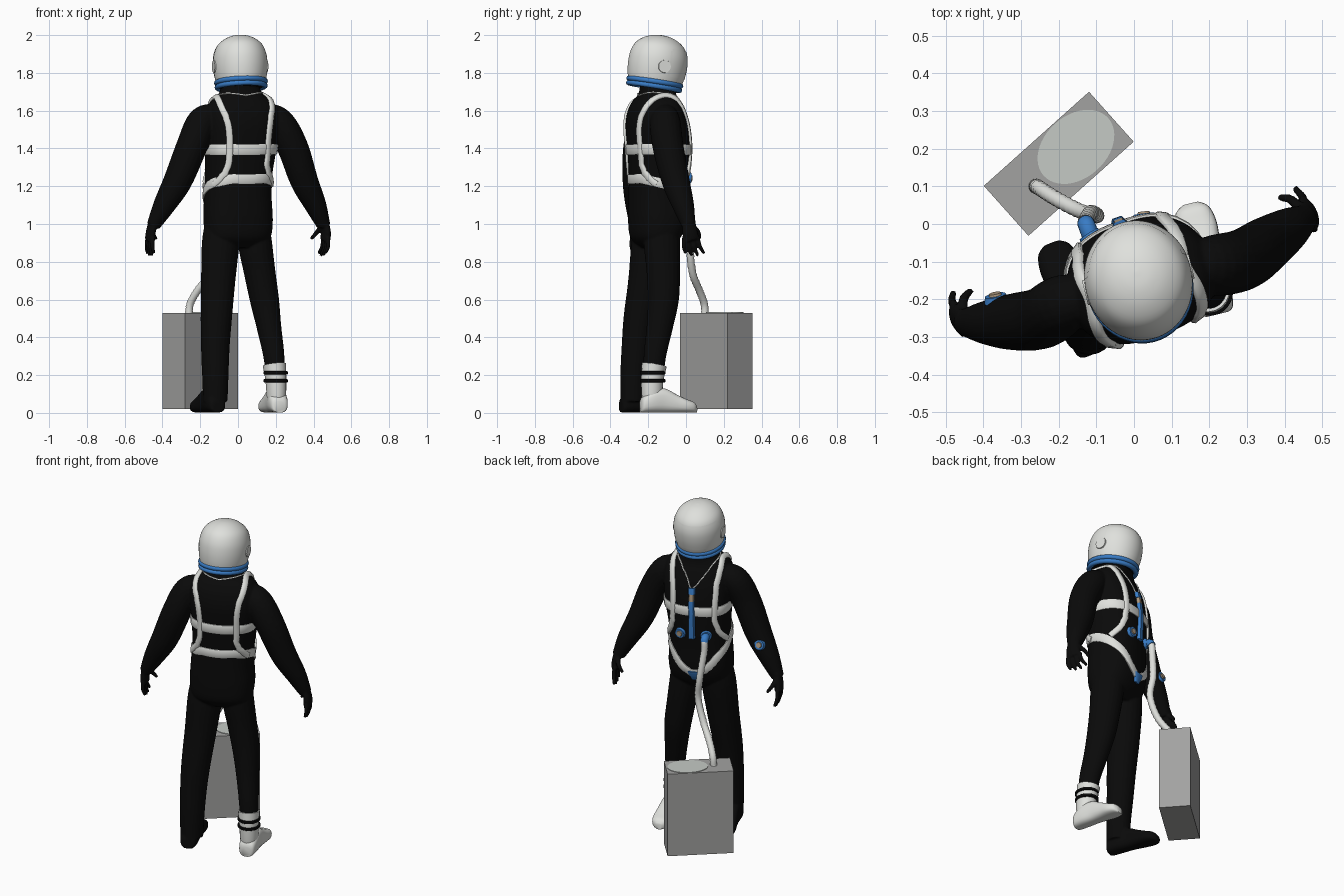
import bpy, bmesh, math
from mathutils import Vector as V, Matrix as M
from mathutils.bvhtree import BVHTree

if "Cube" in bpy.data.objects:
    bpy.data.objects.remove(bpy.data.objects["Cube"])

def mat(name, c):
    m = bpy.data.materials.new(name)
    m.diffuse_color = (*c, 1)
    m.use_nodes = True
    m.node_tree.nodes["Principled BSDF"].inputs["Base Color"].default_value = m.diffuse_color
    return m

WHITE = mat("off white", (.74, .75, .72))
BLACK = mat("suit black", (.003, .003, .003))
BLUE = mat("blue", (.04, .2, .56))
GREY = mat("case grey", (.36, .36, .355))
PALE = mat("pale grey", (.56, .59, .56))
TAN = mat("tan metal", (.4, .3, .2))

# ---- helpers ----
TURN = M.Translation((0.005, -.15, 0)) @ M.Rotation(math.radians(20), 4, 'Z')
L = lambda x, y, z: TURN @ V((x, y, z))          # body frame to world
FWD = (TURN.to_3x3() @ V((0, 1, 0)))
SIDE = (TURN.to_3x3() @ V((1, 0, 0)))

def spline(pts, n=6, closed=False):
    """Catmull-Rom through tuples of any length"""
    out, k = [], len(pts)
    for i in range(k if closed else k - 1):
        q = [pts[(i + d) % k] if closed else pts[min(max(i + d, 0), k - 1)] for d in (-1, 0, 1, 2)]
        for j in range(n):
            t = j / n
            out.append(tuple(.5 * (2*b + (c-a)*t + (2*a-5*b+4*c-d)*t*t + (3*b-a-3*c+d)*t**3)
                             for a, b, c, d in zip(*q)))
    return out if closed else out + [tuple(pts[-1])]

def loft(bm, rings, closed=False):
    vs = [[bm.verts.new(p) for p in r] for r in rings]
    n, k = len(vs[0]), len(vs)
    for i in range(k if closed else k - 1):
        a, b = vs[i], vs[(i + 1) % k]
        for j in range(n):
            bm.faces.new((a[j], a[(j+1) % n], b[(j+1) % n], b[j]))
    if not closed:
        bm.faces.new(vs[0])
        bm.faces.new(vs[-1])

def oval(c, u, v, e=2.0, n=32):
    p = lambda t: math.copysign(abs(t) ** (2 / e), t)
    return [c + u * p(math.cos(2*math.pi*i/n)) + v * p(math.sin(2*math.pi*i/n)) for i in range(n)]

def tube(bm, pts, n=20, steps=6, flat=1.0):
    """round tube through (x, y, z, r); flat squeezes it sideways"""
    P = spline(pts, steps)
    C = [V(p[:3]) for p in P]
    rings = []
    for i, c in enumerate(C):
        t = (C[min(i+1, len(C)-1)] - C[max(i-1, 0)]).normalized()
        v = t.cross(SIDE).normalized()
        rings.append(oval(c, v.cross(t) * P[i][3] * flat, v * P[i][3], n=n))
    loft(bm, rings)

def finish(name, bm, m, angle=40):
    bmesh.ops.recalc_face_normals(bm, faces=bm.faces[:])
    me = bpy.data.meshes.new(name)
    bm.to_mesh(me)
    bm.free()
    ob = bpy.data.objects.new(name, me)
    bpy.context.collection.objects.link(ob)
    me.materials.append(m)
    bpy.ops.object.select_all(action='DESELECT')
    ob.select_set(True)
    bpy.context.view_layer.objects.active = ob
    bpy.ops.object.shade_smooth_by_angle(angle=math.radians(angle))
    return ob

# ---- torso (z, x shift, y shift, half width, half depth) ----
SECT = [(.875, -.005, -.01, .13, .07), (.93, -.005, -.01, .17, .12), (1.02, -.005, 0, .183, .142),
        (1.15, -.005, .003, .176, .145), (1.25, 0, .006, .174, .148), (1.4, .01, .002, .188, .154),
        (1.52, .012, -.01, .198, .15), (1.6, .012, -.016, .192, .131), (1.65, .01, -.015, .165, .108),
        (1.69, .008, -.005, .115, .092), (1.75, .005, 0, .09, .09)]
def torso(bm):
    loft(bm, [oval(L(x, y, z), SIDE * a, FWD * b, 2.5, 48) for z, x, y, a, b in spline(SECT, 5)])
bm = bmesh.new()
torso(bm)
bmesh.ops.recalc_face_normals(bm, faces=bm.faces[:])
SKIN = BVHTree.FromBMesh(bm)

# ---- legs and arms ----
tube(bm, [(-.08, -.175, 1.02, .09), (-.092, -.19, .9, .099), (-.105, -.215, .7, .091), (-.115, -.248, .5, .083),
          (-.12, -.265, .35, .076), (-.12, -.278, .2, .07), (-.12, -.282, .06, .065)])
tube(bm, [(.08, -.125, 1.02, .09), (.09, -.127, .9, .097), (.114, -.12, .75, .09), (.14, -.12, .6, .083),
          (.165, -.14, .45, .07), (.19, -.165, .3, .06), (.2, -.175, .15, .052)], flat=.92)
ARMS = {-1: [(-.12, -.19, 1.58, .06), (-.19, -.215, 1.54, .08), (-.245, -.25, 1.41, .082),
             (-.318, -.26, 1.23, .076), (-.39, -.262, 1.1, .059), (-.449, -.262, .99, .036)],
        1: [(.13, -.11, 1.58, .06), (.212, -.11, 1.54, .081), (.288, -.095, 1.41, .082),
            (.35, -.055, 1.23, .074), (.41, -.015, 1.1, .058), (.454, .015, .99, .036)]}
for s, pts in ARMS.items():
    tube(bm, pts)
    # hand: palm, four fingers, thumb
    w = V(pts[-1][:3])
    tube(bm, [(*(w + V((0, 0, .03))), .036), (*(w + V((s*.012, .005, -.03))), .042),
              (*(w + FWD*.015 + V((s*.012, 0, -.075))), .044)], flat=.55)
    for i in range(4):
        f = 1.5 - i
        b = w + FWD * (.012 + .025 * f) + V((s*.012, 0, -.06))
        d = FWD * (.005 * f + .004) + V((s*.002, 0, -.046 - .006*(i in (1, 2))))
        tube(bm, [(*b, .012), (*(b + d), .0115), (*(b + 2*d + V((-s*.014, 0, .006)) + FWD*.014), .009)], n=10, steps=4)
    b = w + FWD * .02
    tube(bm, [(*b, .015), (*(b + FWD*.04 - SIDE*s*.018 - V((0, 0, .035))), .013),
              (*(b + FWD*.055 - SIDE*s*.045 - V((0, 0, .07))), .009)], n=10, steps=4)

def foot(bm, heel, toe):
    heel, toe = V((*heel, 0)), V((*toe, 0))
    d = (toe - heel)
    side = d.normalized().cross(V((0, 0, 1)))
    secs = [(0, .03, .06), (.04, .045, .085), (.2, .052, .12), (.42, .05, .128), (.62, .053, .098),
            (.8, .056, .072), (.94, .045, .056), (1, .02, .035)]
    loft(bm, [oval(heel + d*t + V((0, 0, h/2 + .002)), side*w, V((0, 0, h/2)), 2.8, 24) for t, w, h in spline(secs, 4)])
foot(bm, (-.105, -.345), (-.22, -.05))
body = finish("suit_body", bm, BLACK)
r = body.modifiers.new("fuse", 'REMESH')
r.mode, r.voxel_size, r.use_smooth_shade = 'VOXEL', .006, True
sm = body.modifiers.new("soften", 'SMOOTH')
sm.factor, sm.iterations = .5, 4

# ---- white boot with two black straps ----
bm = bmesh.new()
foot(bm, (.222, -.24), (.15, .055))
tube(bm, [(.193, -.168, .255, .067), (.2, -.178, .18, .06), (.203, -.18, .1, .056), (.203, -.18, .04, .05)], flat=.92)
finish("boot", bm, WHITE, 60)
for z in (.17, .212):
    bm = bmesh.new()
    c = V((.199, -.176, z))
    loft(bm, [oval(c + V((0, 0, h)), SIDE*(q-.004), FWD*q) for h, q in ((-.009, .064), (-.006, .068), (.006, .068), (.009, .064))])
    finish("boot_strap", bm, BLACK)

# ---- helmet, visor, neck rings ----
HEAD = M.Translation((.012, -.15, 1.85)) @ M.Rotation(math.radians(14), 4, 'Z') @ M.Rotation(math.radians(-9), 4, 'X')
prof = spline([(.128, -.11), (.138, -.065), (.143, -.01), (.139, .045), (.12, .095), (.084, .128), (.042, .146), (.002, .151)], 4)
def dome(grow=0):
    bm = bmesh.new()
    loft(bm, [oval(V((0, 0, z + grow)), V((r + grow, 0, 0)), V((0, r*1.1 + grow, 0)), n=64) for r, z in prof])
    return bm
bm = dome()
bm.transform(HEAD)
finish("helmet", bm, WHITE)
bm = dome(.0015)
bmesh.ops.delete(bm, geom=[f for f in bm.faces if f.calc_center_median().y < .035
                 or not -.07 < f.calc_center_median().z < .09 or len(f.verts) > 4], context='FACES')
bm.transform(HEAD)
finish("visor", bm, WHITE)
for s in (-1, 1):
    bm = bmesh.new()
    bmesh.ops.create_cone(bm, cap_ends=True, segments=32, radius1=.036, radius2=.033, depth=.014,
                          matrix=HEAD @ M.Translation((s*.139, .005, -.015)) @ M.Rotation(s*math.pi/2, 4, 'Y'))
    finish("visor_pivot", bm, WHITE)
for z, q in ((-.1, .128), (-.124, .126)):
    bm = bmesh.new()
    rings = []
    for i in range(48):
        a = 2*math.pi*i/48
        d = V((math.cos(a), math.sin(a)*1.08, 0))
        rings.append([HEAD @ p for p in oval(d*q + V((0, 0, z)), d*.014, V((0, 0, .014)), n=10)])
    loft(bm, rings, True)
    finish("neck_ring", bm, BLUE, 60)
bm = bmesh.new()
loft(bm, [[HEAD @ p for p in oval(V((0, 0, z)), V((.12, 0, 0)), V((0, .13, 0)))] for z in (-.13, -.1)])
finish("neck_seal", bm, BLACK)

# ---- harness: ribbons laid on the torso ----
def ribbon(name, m, pts, closed=False, lift=.012):
    """pts are (x, y, z, width) in the body frame"""
    P = spline(pts, 6, closed)
    hit = [SKIN.find_nearest(L(*p[:3])) for p in P]
    k, rings = len(P), []
    for i, h in enumerate(hit):
        a, b = (hit[i-1], hit[(i+1) % k]) if closed else (hit[max(i-1, 0)], hit[min(i+1, k-1)])
        n = h[1]
        s = (b[0] - a[0]).cross(n).normalized() * P[i][3] / 2
        rings.append([h[0] + s*u + n*v for u, v in ((-1, -.006), (1, -.006), (1, lift*.6), (.75, lift), (-.75, lift), (-1, lift*.6))])
    bm = bmesh.new()
    loft(bm, rings, closed)
    finish(name, bm, m, 50)

def both(pts):  # centre point first and last, mirrored into a loop
    return pts + [(-x, y, z, w) for x, y, z, w in pts[-2:0:-1]]

ribbon("chest_band", WHITE, both([(0, -.2, 1.39, .056), (.14, -.2, 1.39, .056), (.24, 0, 1.39, .056),
                                  (.14, .2, 1.39, .056), (0, .2, 1.39, .056)]), True, .008)
ribbon("waist_strap", WHITE, both([(0, -.2, 1.235, .05), (.14, -.19, 1.235, .05), (.22, 0, 1.2, .05), (.15, .16, 1.1, .045),
                                   (.07, .19, 1.02, .045), (0, .19, .985, .045)]), True, .008)
for s in (-1, 1):
    ribbon("shoulder_strap", WHITE, [(s*x, y, z, .034) for x, y, z in (
        (.18, .06, 1.2), (.165, .15, 1.27), (.152, .19, 1.36), (.15, .18, 1.5), (.15, .12, 1.61), (.15, 0, 1.7),
        (.145, -.12, 1.62), (.138, -.2, 1.52), (.136, -.2, 1.36), (.15, -.18, 1.28), (.19, -.08, 1.21))], lift=.012)
ribbon("crotch_patch", BLUE, [(0, .2, 1.0, .075), (0, .2, .965, .06), (0, .2, .925, .035)], lift=.014)
ribbon("neck_cord", WHITE, both([(0, -.12, 1.69, .007), (.11, -.04, 1.69, .007), (.09, .1, 1.655, .007),
                                 (.045, .18, 1.6, .007), (.015, .2, 1.535, .007)]), True, .006)
ribbon("pendant_top", BLUE, [(.01, .2, 1.54, .042), (.01, .2, 1.5, .042)], lift=.018)
ribbon("pendant_clip", TAN, [(.01, .2, 1.5, .03), (.01, .2, 1.455, .03)], lift=.018)
ribbon("pendant_strap", BLUE, [(.01, .2, 1.46, .034), (.01, .2, 1.36, .034), (.01, .2, 1.22, .038)], lift=.018)

# ---- suit valves ----
def valve(p, n):
    R = V(n).to_track_quat('Z', 'Y').to_matrix().to_4x4()
    for name, m, r1, d, o in (("valve", BLUE, .033, .018, .005), ("valve_core", TAN, .018, .008, .016)):
        bm = bmesh.new()
        bmesh.ops.create_cone(bm, cap_ends=True, segments=24, radius1=r1, radius2=r1*.85, depth=d,
                              matrix=M.Translation(V(p) + V(n).normalized()*o) @ R)
        finish(name, bm, m)
for x in (-.085, .09):
    h = SKIN.find_nearest(L(x, .2, 1.24))
    valve(h[0], h[1])
valve((-.366, -.203, 1.19), (-.2, 1, .25))

# ---- ribbed hose with elbow ----
p0 = SKIN.find_nearest(L(-.085, .2, 1.24))[0]
path = spline([tuple(p0), tuple(p0 + FWD*.038 - V((0, 0, .012))), tuple(p0 + FWD*.046 - V((0, 0, .08))), (-.115, .03, 1.0), (-.1, .022, .87),
               (-.145, .035, .74), (-.212, .07, .65), (-.252, .096, .58), (-.26, .1, .525)], 10)
bm = bmesh.new()
tube(bm, [(*p, .0205 if i % 2 else .0185) for i, p in enumerate(path)], n=16, steps=1)
finish("hose", bm, WHITE, 60)
bm = bmesh.new()
tube(bm, [(*p, .023) for p in path[:13:3]], n=16)
finish("hose_connector", bm, BLUE)

# ---- carried case with round lid plate ----
CASE = M.Translation((-.2, .16, 0)) @ M.Rotation(math.radians(41.8), 4, 'Z')
bm = bmesh.new()
bmesh.ops.create_cube(bm, size=1, matrix=CASE @ M.Translation((0, 0, .275)) @ M.Diagonal((.375, .178, .51, 1)))
finish("case", bm, GREY)
bm = bmesh.new()
loft(bm, [[CASE @ p for p in oval(V((.064, .003, z)), V((.115, 0, 0)), V((0, .083, 0)), n=48)] for z in (.525, .533)])
finish("case_lid", bm, PALE)
